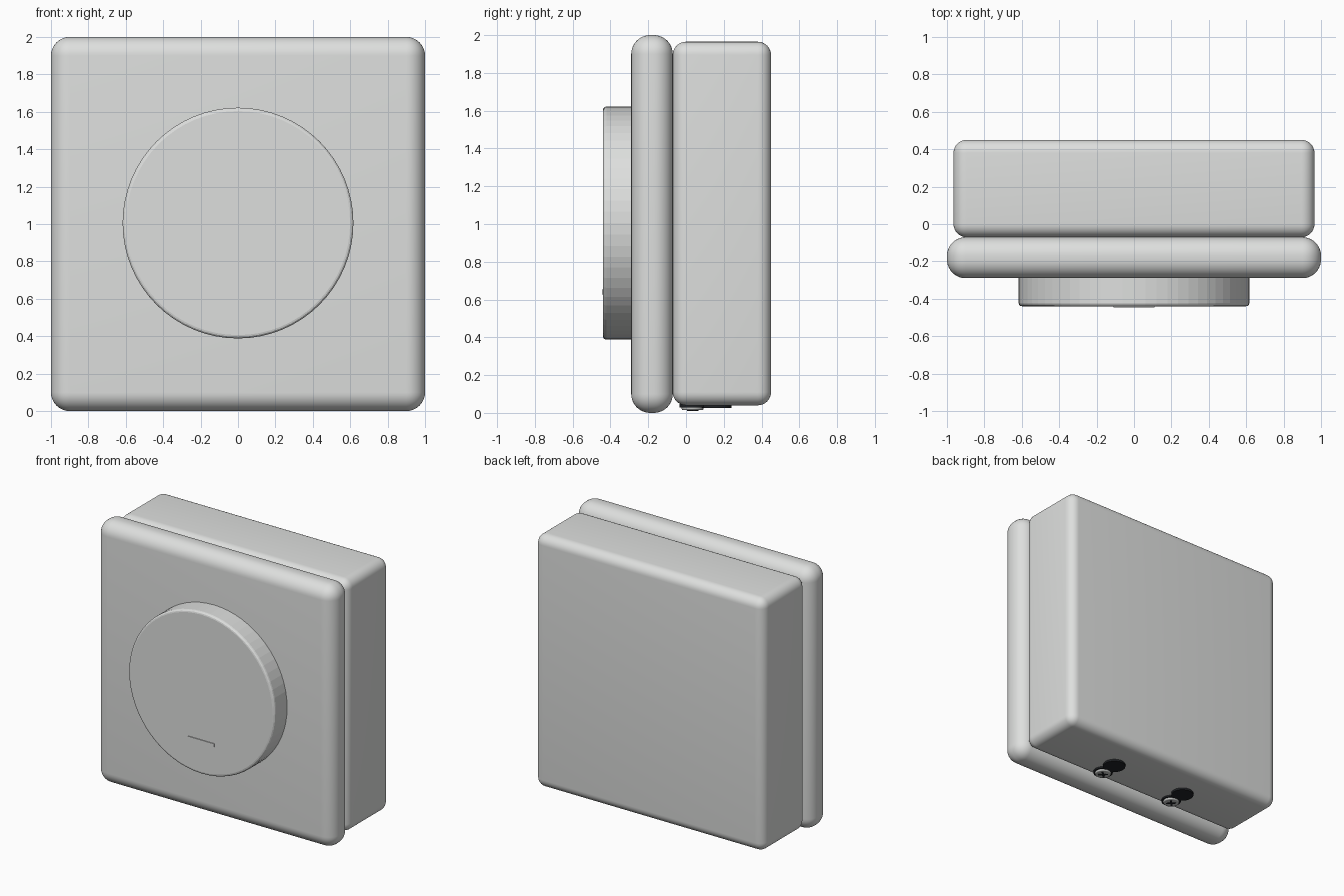
import bpy
import math
from mathutils import Vector

cube = bpy.data.objects.get("Cube")
if cube:
    bpy.data.objects.remove(cube, do_unlink=True)


def material(name, rgb):
    mat = bpy.data.materials.new(name)
    mat.use_nodes = True
    mat.diffuse_color = (*rgb, 1)
    mat.node_tree.nodes["Principled BSDF"].inputs["Base Color"].default_value = (*rgb, 1)
    return mat


shell = material("light grey plastic", (0.73, 0.74, 0.73))
black = material("black rubber", (0.015, 0.017, 0.02))
steel = material("screw steel", (0.55, 0.56, 0.55))


def finish(obj, name, mat, bevel=0, segments=4, smooth=True):
    """Name, colour and round off a primitive."""
    obj.name = name
    obj.data.materials.append(mat)
    bpy.ops.object.transform_apply(location=False, rotation=True, scale=True)
    if bevel:
        mod = obj.modifiers.new("Rounded edges", 'BEVEL')
        mod.width = bevel
        mod.segments = segments
        mod.limit_method = 'ANGLE'
        bpy.ops.object.modifier_apply(modifier=mod.name)
    if smooth:
        bpy.ops.object.shade_smooth_by_angle(angle=math.radians(35))
    return obj


def box(name, low, high, mat, bevel=0, segments=4):
    low, high = Vector(low), Vector(high)
    bpy.ops.mesh.primitive_cube_add(size=1, location=(low + high) / 2)
    obj = bpy.context.object
    obj.scale = high - low
    return finish(obj, name, mat, bevel, segments)


def disc(name, centre, radius, depth, mat, sides=32, bevel=0, tilt=0, smooth=True):
    bpy.ops.mesh.primitive_cylinder_add(vertices=sides, radius=radius, depth=depth,
                                        location=centre, rotation=(tilt, 0, 0))
    return finish(bpy.context.object, name, mat, bevel, 3, smooth)


# Housing and front plate
box("rear_housing", (-0.965, -0.07, 0.04), (0.965, 0.45, 1.965), shell, 0.07, 8)
box("front_plate", (-1, -0.29, 0), (1, -0.07, 2), shell, 0.1, 10)

# Rotary knob with its raised marker
disc("knob", (0, -0.355, 1.005), 0.617, 0.17, shell, 64, 0.018, math.pi / 2, smooth=False)
box("knob_marker", (-0.11, -0.446, 0.628), (0.11, -0.435, 0.652), shell)

# Underside screws, each with a washer and a rubber plug
for side, x in (("left", 0.32), ("right", -0.32)):
    disc(side + "_plug", (x, 0.16, 0.035), 0.08, 0.02, black)
    disc(side + "_washer", (x, 0.035, 0.037), 0.07, 0.018, black)
    head = disc(side + "_screw_head", (x, 0.035, 0.026), 0.058, 0.024, steel, bevel=0.008)

    # Cross recess in the screw head
    for turn in (45, 135):
        slot = box(side + "_screw_slot", (x - 0.036, 0.028, 0.011),
                   (x + 0.036, 0.042, 0.018), black)
        slot.rotation_euler.z = math.radians(turn)
